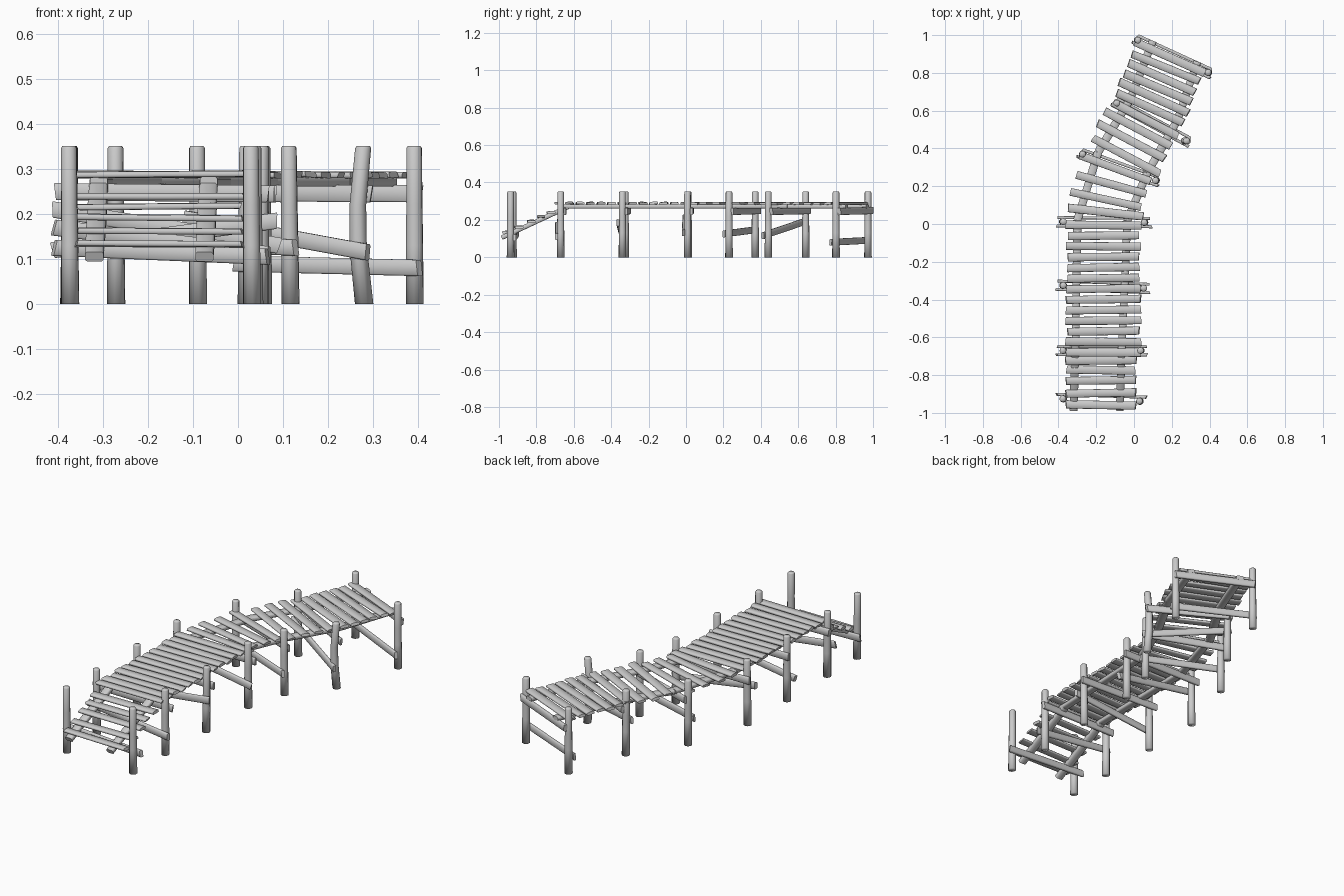
import bpy, bmesh, math, random
from mathutils import Vector

random.seed(4)
cube = bpy.data.objects.get("Cube")
if cube:
    bpy.data.objects.remove(cube, do_unlink=True)

wood = bpy.data.materials.new("weathered_grey_wood")
wood.use_nodes = True
grey = (0.6, 0.6, 0.6, 1)
wood.diffuse_color = grey
wood.node_tree.nodes["Principled BSDF"].inputs["Base Color"].default_value = grey


def finish(name, bm, angle=None):
    bmesh.ops.recalc_face_normals(bm, faces=bm.faces)
    for f in bm.faces:
        f.smooth = True
    mesh = bpy.data.meshes.new(name)
    bm.to_mesh(mesh)
    bm.free()
    mesh.materials.append(wood)
    obj = bpy.data.objects.new(name, mesh)
    bpy.context.collection.objects.link(obj)
    if angle:
        bpy.ops.object.select_all(action="DESELECT")
        obj.select_set(True)
        bpy.context.view_layer.objects.active = obj
        bpy.ops.object.shade_smooth_by_angle(angle=math.radians(angle))


def skin(bm, rings):
    """Join rings of points into a closed solid."""
    loops = [[bm.verts.new(p) for p in ring] for ring in rings]
    n = len(loops[0])
    for a, b in zip(loops, loops[1:]):
        for i in range(n):
            j = (i + 1) % n
            bm.faces.new((a[i], a[j], b[j], b[i]))
    bm.faces.new(loops[0][::-1])
    bm.faces.new(loops[-1])


def timber(name, a, b, width, height, crown=0.0, roll=0.0, skew=0.0):
    """A sawn board from a to b with softened corners and uneven ends."""
    a, b = Vector(a), Vector(b)
    d = (b - a).normalized()
    side = d.cross(Vector((0, 0, 1))).normalized()
    up = side.cross(d)
    w, h, c = width / 2, height / 2, min(width, height) * 0.2
    section = [(-w, -h + c), (-w + c, -h), (w - c, -h), (w, -h + c),
               (w, h - c - crown), (w - c, h - crown * 0.6), (0, h),
               (-w + c, h - crown * 0.6), (-w, h - c - crown)]
    cr, sr = math.cos(roll), math.sin(roll)
    rings = []
    for t in (0, 0.5, 1):
        k = random.uniform(0.94, 1.05)
        slant = skew * (2 * t - 1)
        ring = []
        for s, u in section:
            s, u = (s * cr - u * sr) * k, s * sr + u * cr
            ring.append(a.lerp(b, t) + side * s + up * u + d * slant * (s / w + u / h) / 2)
        rings.append(ring)
    bm = bmesh.new()
    skin(bm, rings)
    finish(name, bm, 50)


def post(name, x, y, bend=0.0):
    """A round pile, slightly tapered and leaning, with a worn top."""
    sides, turn, lean = 10, random.random(), random.uniform(-0.012, 0.012)
    rings = []
    for z, r in ((0, 0.0205), (0.13, 0.0195), (0.22, 0.0185), (0.347, 0.0178), (0.352, 0.0145)):
        sag = bend * math.sin(math.pi * z / 0.35)
        rings.append([(x + sag + lean * (z - 0.17) + r * math.cos(turn + i * math.tau / sides),
                       y + r * math.sin(turn + i * math.tau / sides), z)
                      for i in range(sides)])
    bm = bmesh.new()
    skin(bm, rings)
    finish(name, bm)


# Each bent: left post, right post, brace height on the left and on the right
bents = [
    ((-0.375, -0.925), (0.03, -0.938), 0.125, 0.105),
    ((-0.375, -0.67), (0.035, -0.67), 0.17, 0.11),
    ((-0.375, -0.325), (0.05, -0.34), 0.12, 0.185),
    ((-0.375, 0.012), (0.055, 0.008), 0.21, 0.13),
    ((-0.272, 0.37), (0.115, 0.23), 0.145, 0.125),
    ((-0.09, 0.64), (0.28, 0.44), 0.19, 0.115),
    ((0.02, 0.973), (0.393, 0.802), 0.09, 0.08),
]
for n, (left, right, zl, zr) in enumerate(bents, 1):
    post(f"left_post_{n}", *left)
    post(f"right_post_{n}", *right, bend=-0.014 if n == 6 else 0)
    l, r = Vector((*left, 0)), Vector((*right, 0))
    along = (r - l).normalized()
    back = Vector((-along.y, along.x, 0)) * 0.022
    up = Vector((0, 0, 1))
    # Low brace, reaching past both posts
    face = back if n == 1 else -back
    reach = along * (0.035 if n < 5 else 0.022)
    timber(f"brace_{n}", l - reach + face + up * zl, r + reach + face + up * zr, 0.016, 0.036,
           skew=random.uniform(-0.008, 0.008))
    # Beam carrying the deck
    if n > 1:
        reach = along * (0.03 if n < 5 else 0.008)
        timber(f"cross_beam_{n}", l - reach + back + up * 0.25, r + reach + back + up * 0.245,
               0.016, 0.038, skew=random.uniform(-0.008, 0.008))

# Stringers under the deck, following the bend
runs = {
    "left": [(-0.31, -0.66), (-0.3, 0.02), (-0.19, 0.38), (-0.02, 0.66), (0.1, 0.97)],
    "right": [(-0.065, -0.66), (-0.035, 0.02), (0.07, 0.27), (0.23, 0.55), (0.335, 0.86)],
}
for label, path in runs.items():
    for i, (p, q) in enumerate(zip(path, path[1:]), 1):
        timber(f"{label}_stringer_{i}", (*p, 0.272), (*q, 0.272), 0.042, 0.022)
    x = path[0][0]
    timber(f"{label}_stair_stringer", (x - 0.01, -0.985, 0.105), (x, -0.63, 0.27), 0.042, 0.024)


def plank(name, x, y, z, degrees, length=0.387, width=0.043):
    t = math.radians(degrees + random.uniform(-1.2, 1.2))
    half = (length + random.uniform(-0.012, 0.012)) / 2
    dx, dy = math.cos(t) * half, math.sin(t) * half
    dz = random.uniform(-0.002, 0.002)
    timber(name, (x - dx, y - dy, z - dz), (x + dx, y + dy, z + dz), width, 0.014,
           crown=0.002, roll=random.uniform(-0.06, 0.06), skew=random.uniform(-0.006, 0.006))


# Stair treads
for i, y in enumerate((-0.958, -0.895, -0.828, -0.773, -0.722)):
    plank(f"stair_tread_{i + 1}", -0.175, y, 0.134 + (y + 0.958) * 0.45, 0, 0.37)

# Straight deck
for i in range(13):
    plank(f"deck_plank_{i + 1}", -0.162, -0.68 + i * 0.0562, 0.289, 0)

# Curved deck: centre and turn of each plank
curve = [(-0.15, 0.063, -6), (-0.15, 0.13, -12), (-0.12, 0.21, -16), (-0.1, 0.295, -20),
         (-0.04, 0.36, -29), (-0.015, 0.44, -28), (0.02, 0.505, -28), (0.06, 0.555, -27),
         (0.085, 0.615, -25), (0.105, 0.67, -24), (0.127, 0.722, -23), (0.147, 0.775, -23),
         (0.168, 0.828, -23), (0.19, 0.882, -23)]
for i, (x, y, turn) in enumerate(curve, 1):
    plank(f"curved_deck_plank_{i}", x, y, 0.288, turn, 0.39)
